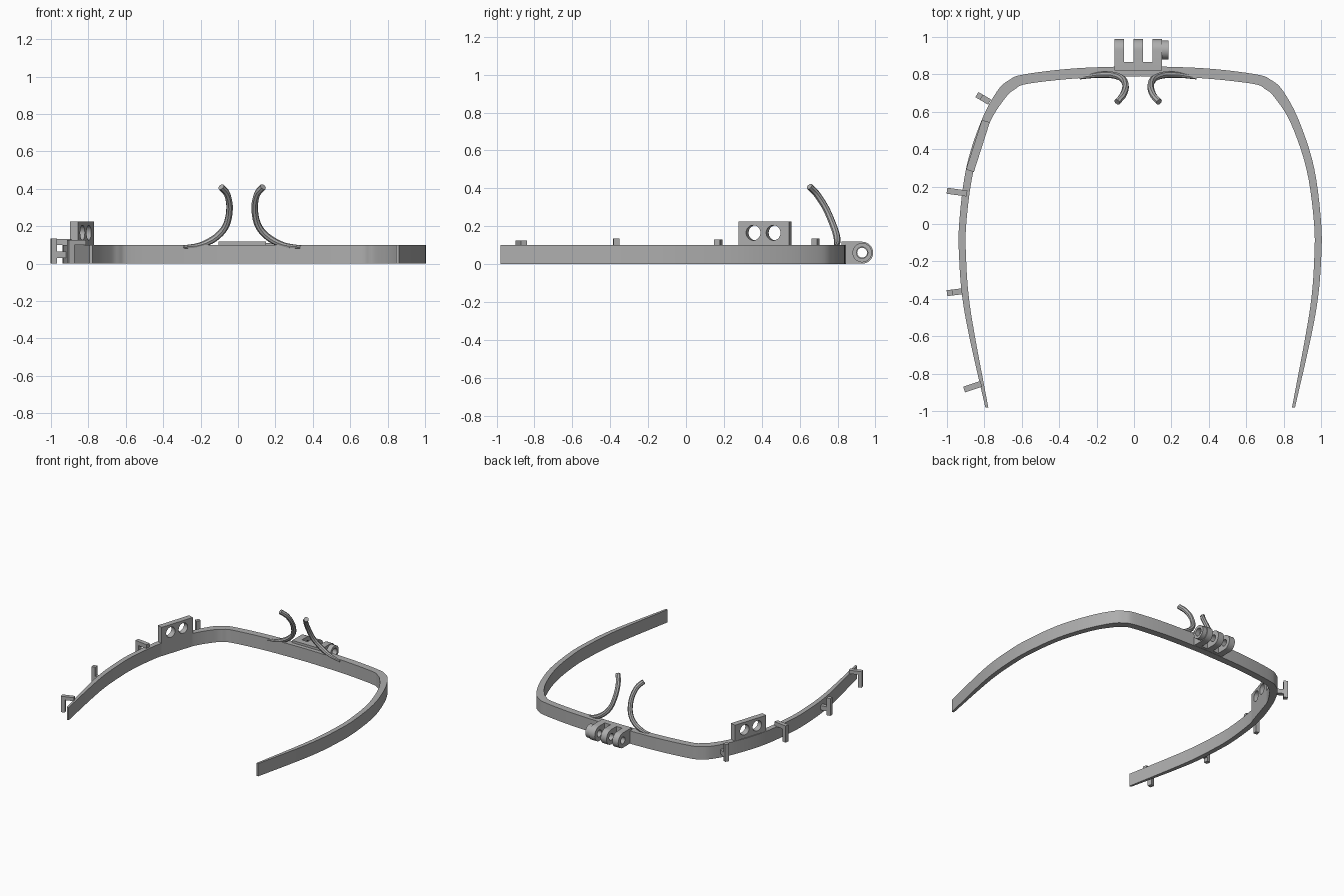
import bpy, bmesh, math
from mathutils import Vector, Matrix

cube = bpy.data.objects.get("Cube")
if cube:
    bpy.data.objects.remove(cube)

grey = bpy.data.materials.new("plain_grey")
grey.use_nodes = True
color = (0.42, 0.42, 0.42, 1)
grey.diffuse_color = color
grey.node_tree.nodes["Principled BSDF"].inputs["Base Color"].default_value = color

RIM_H = 0.1
MID = 0.033   # the frame is symmetric about this x


def finish(name, bm):
    bmesh.ops.recalc_face_normals(bm, faces=bm.faces)
    mesh = bpy.data.meshes.new(name)
    bm.to_mesh(mesh)
    bm.free()
    mesh.materials.append(grey)
    obj = bpy.data.objects.new(name, mesh)
    bpy.context.collection.objects.link(obj)
    return obj


def activate(obj):
    bpy.ops.object.select_all(action='DESELECT')
    obj.select_set(True)
    bpy.context.view_layer.objects.active = obj


def smooth(obj):
    activate(obj)
    bpy.ops.object.shade_smooth_by_angle(angle=math.radians(30))


def box(bm, lo, hi, matrix=Matrix()):
    lo, hi = Vector(lo), Vector(hi)
    size = Matrix.Diagonal((*(hi - lo), 1))
    bmesh.ops.create_cube(bm, size=1, matrix=matrix @ Matrix.Translation((lo + hi) / 2) @ size)


def cylinder(bm, center, axis, radius, length):
    turn = Vector(axis).to_track_quat('Z', 'Y').to_matrix().to_4x4()
    bmesh.ops.create_cone(bm, cap_ends=True, segments=32, radius1=radius, radius2=radius,
                          depth=length, matrix=Matrix.Translation(center) @ turn)


def cut(obj, bm):
    cutter = finish("hole_cutter", bm)
    cutter.hide_render = True
    mod = obj.modifiers.new("holes", 'BOOLEAN')
    mod.operation, mod.object, mod.solver = 'DIFFERENCE', cutter, 'EXACT'
    activate(obj)
    bpy.ops.object.modifier_apply(modifier=mod.name)
    bpy.data.objects.remove(cutter)


def spline(points, steps=5):
    pts = [Vector(p) for p in points]
    pts = [2 * pts[0] - pts[1]] + pts + [2 * pts[-1] - pts[-2]]
    out = []
    for a, b, c, d in zip(pts, pts[1:], pts[2:], pts[3:]):
        for k in range(steps):
            t = k / steps
            out.append(0.5 * (2 * b + (c - a) * t + (2 * a - 5 * b + 4 * c - d) * t ** 2
                              + (3 * b - a - 3 * c + d) * t ** 3))
    return out + [pts[-2]]


# Frame: outer and inner outlines of one half, from brow centre to temple tip
outer = [(0, .845), (.35, .832), (.62, .8), (.70, .77), (.765, .71), (.85, .55), (.93, .3),
         (.968, 0), (.967, -.2), (.95, -.4), (.91, -.62), (.828, -.98)]
inner = [(0, .79), (.32, .78), (.60, .75), (.67, .72), (.72, .675), (.805, .54), (.89, .29),
         (.93, 0), (.93, -.2), (.915, -.4), (.88, -.62), (.812, -.98)]
half = list(zip(spline(outer), spline(inner)))
stations = [(-1, o, i) for o, i in reversed(half)] + [(1, o, i) for o, i in half[1:]]
bm = bmesh.new()
rings = []
for s, o, i in stations:
    rings.append([bm.verts.new((MID + s * p.x, p.y, z))
                  for p, z in ((o, 0), (o, RIM_H), (i, RIM_H), (i, 0))])
for a, b in zip(rings, rings[1:]):
    for k in range(4):
        n = (k + 1) % 4
        bm.faces.new((a[k], a[n], b[n], b[k]))
bm.faces.new(rings[0])
bm.faces.new(rings[-1])
smooth(finish("frame_band", bm))

# Raised side plate with two round holes
start, end = Vector((-.877, .285, 0)), Vector((-.792, .55, 0))
along = (end - start).normalized()
place = Matrix.Translation(start) @ Matrix.Rotation(math.atan2(along.y, along.x), 4, 'Z')
length = (end - start).length
bm = bmesh.new()
box(bm, (0, -.022, 0), (length, .022, .225), place)
plate = finish("side_plate", bm)
bm = bmesh.new()
normal = Vector((-along.y, along.x, 0))
for t in (.29, .69):
    cylinder(bm, start.lerp(end, t) + Vector((0, 0, .165)), normal, .04, .2)
cut(plate, bm)
smooth(plate)

# Cable clips: an arm reaching out from the band, and an upright leg at its end
clips = [("front_clip", (-.772, .652), (-.84, .692), .03, .065, .135),
         ("temple_clip", (-.893, .163), (-1, .178), .098, .13, .13),
         ("middle_clip", (-.92, -.36), (-1, -.37), .03, .065, .135),
         ("tip_clip", (-.817, -.855), (-.908, -.885), .098, .125, .125)]
for name, root, tip, low, high, top in clips:
    a, b = Vector((*root, 0)), Vector((*tip, 0))
    d = b - a
    m = Matrix.Translation(a) @ Matrix.Rotation(math.atan2(d.y, d.x), 4, 'Z')
    bm = bmesh.new()
    box(bm, (0, -.016, low), (d.length - .01, .016, high), m)
    box(bm, (d.length - .03, -.016, 0), (d.length, .016, top), m)
    finish(name, bm)

# Three-pronged hinge mount on the brow
AXIS_Y, AXIS_Z, R = .93, .06, .058


def prong(name, x0, x1):
    bm = bmesh.new()
    arc = [(AXIS_Y + R * math.cos(t), AXIS_Z + R * math.sin(t))
           for t in (math.pi * (k / 16 - .5) for k in range(17))]
    profile = [(.835, AXIS_Z - R)] + arc + [(.835, AXIS_Z + R)]
    face = bm.faces.new([bm.verts.new((x0, y, z)) for y, z in profile])
    moved = bmesh.ops.extrude_face_region(bm, geom=[face])["geom"]
    bmesh.ops.translate(bm, vec=(x1 - x0, 0, 0),
                        verts=[v for v in moved if isinstance(v, bmesh.types.BMVert)])
    obj = finish(name, bm)
    bm = bmesh.new()
    cylinder(bm, ((x0 + x1) / 2, AXIS_Y, AXIS_Z), (1, 0, 0), .026, .2)
    cut(obj, bm)
    smooth(obj)


for name, x0 in (("right_prong", -.105), ("middle_prong", -.004), ("left_prong", .098)):
    prong(name, x0, x0 + .051)
bm = bmesh.new()
box(bm, (-.105, .82, AXIS_Z - R), (.149, .866, AXIS_Z + R))
finish("mount_base", bm)

# Nut collar on the outer prong
bm = bmesh.new()
cylinder(bm, (.165, AXIS_Y, AXIS_Z), (1, 0, 0), .051, .04)
collar = finish("nut_collar", bm)
bm = bmesh.new()
cylinder(bm, (.165, AXIS_Y, AXIS_Z), (1, 0, 0), .03, .1)
cut(collar, bm)
smooth(collar)

# Curved nose rests
path = [(.313, .782, .088), (.22, .796, .1), (.14, .797, .14), (.085, .777, .205),
        (.067, .738, .295), (.08, .69, .37), (.112, .652, .41)]
for name, side in (("right_nose_rest", -1), ("left_nose_rest", 1)):
    curve = bpy.data.curves.new(name, 'CURVE')
    curve.dimensions = '3D'
    curve.bevel_depth = .018
    curve.bevel_resolution = 2
    curve.use_fill_caps = True
    line = curve.splines.new('POLY')
    pts = spline(path)
    line.points.add(len(pts) - 1)
    for k, (point, p) in enumerate(zip(line.points, pts)):
        point.co = (.022 + side * p.x, p.y, p.z, 1)
        point.radius = min(1, .5 + k / 16)
    curve.materials.append(grey)
    rest = bpy.data.objects.new(name, curve)
    bpy.context.collection.objects.link(rest)
    activate(rest)
    bpy.ops.object.convert(target='MESH')
    smooth(bpy.context.view_layer.objects.active)
